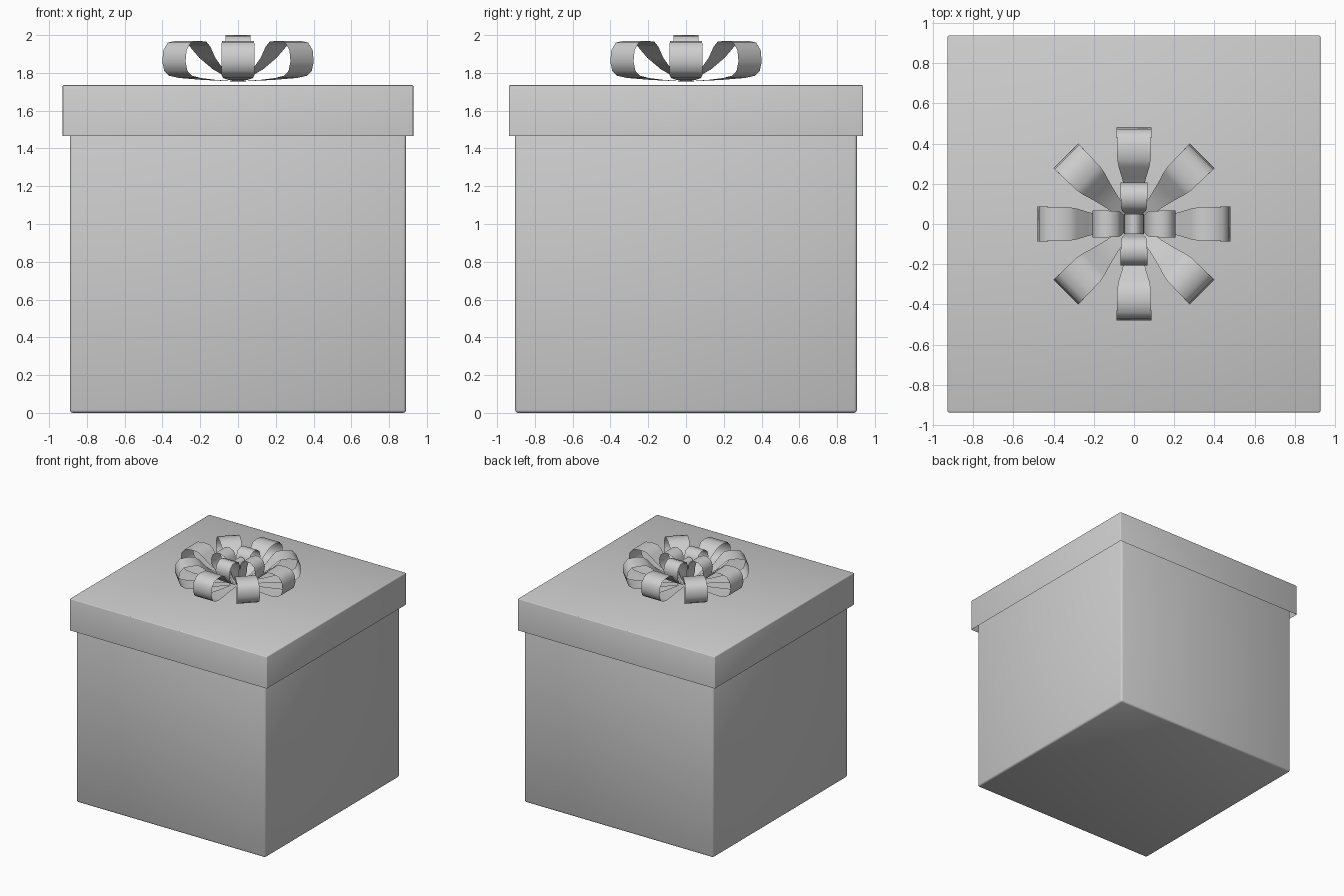
import bpy, bmesh, math
from mathutils import Matrix

if "Cube" in bpy.data.objects:
    bpy.data.objects.remove(bpy.data.objects["Cube"])

grey = bpy.data.materials.new("light grey")
grey.diffuse_color = (0.62, 0.62, 0.62, 1)
grey.use_nodes = True
grey.node_tree.nodes["Principled BSDF"].inputs["Base Color"].default_value = grey.diffuse_color


def finish(name, bm):
    mesh = bpy.data.meshes.new(name)
    for f in bm.faces:
        f.smooth = True
    bm.to_mesh(mesh)
    bm.free()
    ob = bpy.data.objects.new(name, mesh)
    mesh.materials.append(grey)
    bpy.context.collection.objects.link(ob)
    return ob


def block(name, hx, hy, z0, z1, bevel, open_bottom=False):
    bm = bmesh.new()
    bmesh.ops.create_cube(bm, size=1)
    for v in bm.verts:
        v.co = (v.co.x * 2 * hx, v.co.y * 2 * hy, z0 if v.co.z < 0 else z1)
    if open_bottom:
        low = [f for f in bm.faces if f.calc_center_median().z < z0 + 0.001]
        bmesh.ops.delete(bm, geom=low, context='FACES')
    edges = [e for e in bm.edges if len(e.link_faces) == 2]
    bmesh.ops.bevel(bm, geom=edges, offset=bevel, segments=2, profile=0.5,
                    affect='EDGES')
    return finish(name, bm)


def ribbon(bm, profile, angle):
    # sweep a (radius, height, half width) profile as a thin strip
    rot = Matrix.Rotation(angle, 4, 'Z')
    rows = []
    for r, z, w in profile:
        a, b = bm.verts.new((r, -w, z)), bm.verts.new((r, w, z))
        a.co, b.co = rot @ a.co, rot @ b.co
        rows.append((a, b))
    for (a, b), (c, d) in zip(rows, rows[1:]):
        bm.faces.new((a, c, d, b))


# box body and overhanging hollow lid
block("box_body", 0.89, 0.905, 0.0, 1.70, 0.015)
block("box_lid", 0.928, 0.938, 1.465, 1.735, 0.006, open_bottom=True)

# lower ring of eight bow loops
lower = [(0.02, 1.755, .018), (0.22, 1.763, .05), (0.36, 1.773, .08),
         (0.43, 1.785, .086), (0.465, 1.81, .087), (0.48, 1.86, .087),
         (0.472, 1.92, .087), (0.44, 1.96, .086), (0.38, 1.97, .085),
         (0.32, 1.965, .083), (0.285, 1.94, .077), (0.23, 1.88, .06),
         (0.15, 1.82, .04), (0.02, 1.757, .018)]
bm = bmesh.new()
for i in range(8):
    ribbon(bm, lower, i * math.pi / 4)
finish("bow_lower_loops", bm)

# upper ring of four smaller loops
upper = [(0.02, 1.77, .02), (0.10, 1.79, .035), (0.165, 1.83, .055),
         (0.20, 1.88, .065), (0.207, 1.93, .066), (0.195, 1.97, .066),
         (0.165, 1.995, .066), (0.125, 2.0, .066), (0.085, 1.985, .065),
         (0.065, 1.95, .06), (0.05, 1.88, .045), (0.02, 1.775, .02)]
bm = bmesh.new()
for i in range(4):
    ribbon(bm, upper, i * math.pi / 2)
finish("bow_upper_loops", bm)

# small curl in the middle of the bow
curl = [(0.05 * math.sin(t * math.pi / 8), 1.87 - 0.09 * math.cos(t * math.pi / 8), .05)
        for t in range(17)]
bm = bmesh.new()
ribbon(bm, curl, 0)
finish("bow_center_curl", bm)
